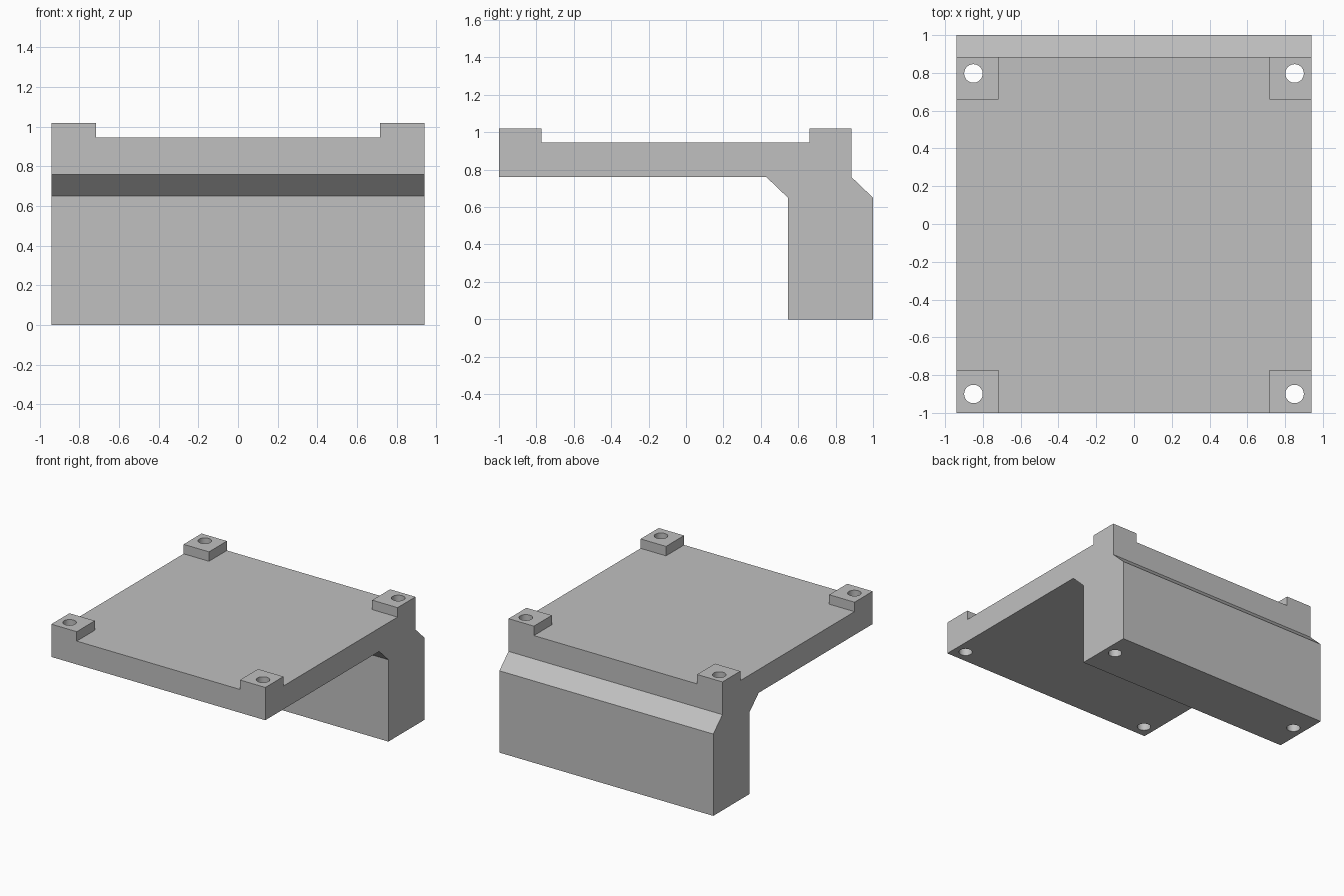
import bpy
import bmesh

cube = bpy.data.objects.get("Cube")
if cube:
    bpy.data.objects.remove(cube, do_unlink=True)

HALF_W = 0.94
DECK_TOP, PAD_TOP = 0.945, 1.02

grey = bpy.data.materials.new("plain_grey")
grey.use_nodes = True
colour = (0.53, 0.53, 0.53, 1)
grey.diffuse_color = colour
grey.node_tree.nodes["Principled BSDF"].inputs["Base Color"].default_value = colour


def add_object(name, bm):
    bmesh.ops.recalc_face_normals(bm, faces=bm.faces)
    mesh = bpy.data.meshes.new(name)
    bm.to_mesh(mesh)
    bm.free()
    mesh.materials.append(grey)
    obj = bpy.data.objects.new(name, mesh)
    bpy.context.collection.objects.link(obj)
    return obj


def box(name, low, high):
    bm = bmesh.new()
    bmesh.ops.create_cube(bm, size=1)
    for v in bm.verts:
        v.co = [(a + b) / 2 + c * (b - a) for a, b, c in zip(low, high, v.co)]
    return add_object(name, bm)


def cut(obj, cutter):
    mod = obj.modifiers.new(cutter.name, "BOOLEAN")
    mod.operation, mod.solver, mod.object = "DIFFERENCE", "EXACT", cutter
    bpy.context.view_layer.objects.active = obj
    bpy.ops.object.modifier_apply(modifier=mod.name)
    bpy.data.objects.remove(cutter, do_unlink=True)


# Bracket: side profile (y, z) with chamfered leg, extruded across the width
profile = [(-1, 0.76), (0.43, 0.76), (0.545, 0.65), (0.545, 0), (1, 0),
           (1, 0.65), (0.885, 0.76), (0.885, PAD_TOP), (-1, PAD_TOP)]
bm = bmesh.new()
face = bm.faces.new([bm.verts.new((-HALF_W, y, z)) for y, z in profile])
side = bmesh.ops.extrude_face_region(bm, geom=[face])["geom"]
bmesh.ops.translate(bm, vec=(2 * HALF_W, 0, 0),
                    verts=[g for g in side if isinstance(g, bmesh.types.BMVert)])
bracket = add_object("bracket", bm)

# Lower the deck between the four corner pads
cut(bracket, box("lengthwise_recess", (-0.717, -1.2, DECK_TOP), (0.717, 1.2, 1.2)))
cut(bracket, box("crosswise_recess", (-1.2, -0.773, DECK_TOP), (1.2, 0.66, 1.2)))

# Screw holes through the pads, the back pair running down the leg
for x in (-0.85, 0.85):
    for y in (-0.9, 0.797):
        bm = bmesh.new()
        bmesh.ops.create_cone(bm, cap_ends=True, segments=48, radius1=0.049,
                              radius2=0.049, depth=3)
        bmesh.ops.translate(bm, verts=bm.verts, vec=(x, y, 0.5))
        cut(bracket, add_object("screw_hole", bm))

# Smooth hole walls, sharp edges elsewhere
bpy.ops.object.select_all(action="DESELECT")
bracket.select_set(True)
bpy.context.view_layer.objects.active = bracket
bpy.ops.object.shade_smooth_by_angle(angle=0.5)
